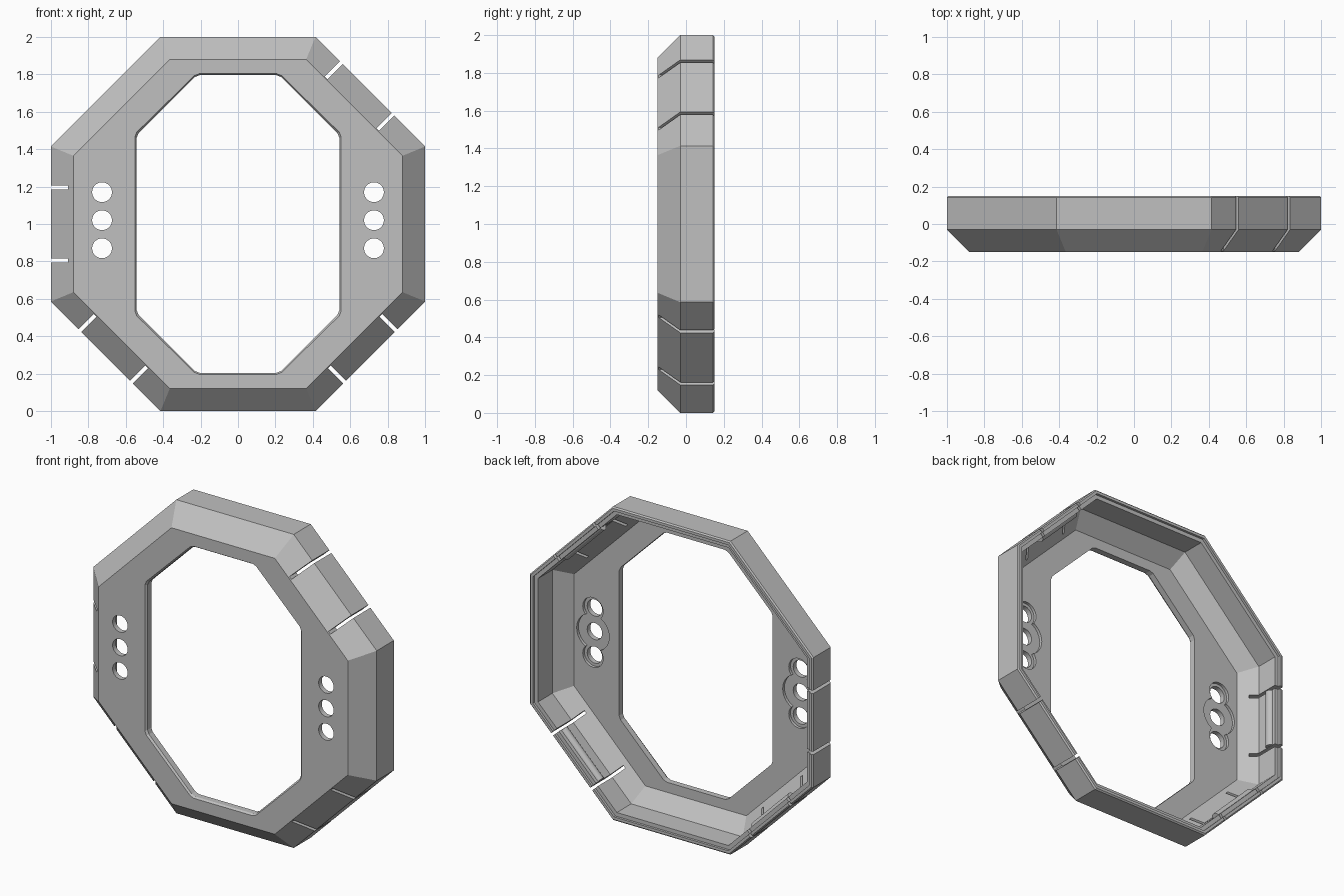
import bpy, bmesh, math
from mathutils import Matrix, Vector

cube = bpy.data.objects.get("Cube")
if cube:
    bpy.data.objects.remove(cube, do_unlink=True)

mat = bpy.data.materials.new("plain grey")
mat.use_nodes = True
grey = (0.53, 0.53, 0.53, 1)
mat.diffuse_color = grey
mat.node_tree.nodes["Principled BSDF"].inputs["Base Color"].default_value = grey

MID = 1.0        # height of the frame centre
TAN = math.tan(math.pi / 8)


def finish(name, bm):
    bmesh.ops.recalc_face_normals(bm, faces=bm.faces)
    me = bpy.data.meshes.new(name)
    bm.to_mesh(me)
    bm.free()
    me.materials.append(mat)
    ob = bpy.data.objects.new(name, me)
    bpy.context.collection.objects.link(ob)
    return ob


def loft(name, sections):
    """Skin a list of (outline, y) sections and cap both ends."""
    bm = bmesh.new()
    loops = [[bm.verts.new((x, y, MID + z)) for x, z in pts] for pts, y in sections]
    n = len(loops[0])
    for a, b in zip(loops, loops[1:]):
        for i in range(n):
            j = (i + 1) % n
            bm.faces.new((a[i], a[j], b[j], b[i]))
    bm.faces.new(loops[0])
    bm.faces.new(loops[-1])
    return finish(name, bm)


def octagon(w, h, cx, cz):
    """Octagon of half width w and half height h with corner positions cx, cz."""
    return [(w, -cz), (w, cz), (cx, h), (-cx, h), (-w, cz), (-w, -cz), (-cx, -h), (cx, -h)]


def regular(inset):
    r = 1 - inset
    return octagon(r, r, r * TAN, r * TAN)


def soften(pts, d=0.015):
    """Blunt every corner of an outline."""
    out = []
    for i, p in enumerate(pts):
        p = Vector(p)
        for q in (pts[i - 1], pts[(i + 1) % len(pts)]):
            out.append(tuple(p + (Vector(q) - p).normalized() * d))
    return out


def disc(name, x, z, r, y0, y1):
    pts = [(x + r * math.cos(math.tau * i / 32), z + r * math.sin(math.tau * i / 32)) for i in range(32)]
    return loft(name, [(pts, y0), (pts, y1)])


# Hollow shell: outer bevel and wall, rim with inner ledge, inner wall and slope
profile = [(0.12, -0.15), (0, -0.03), (0, 0.142), (0.008, 0.15), (0.025, 0.15),
           (0.025, 0.135), (0.05, 0.135), (0.05, -0.01), (0.14, -0.10)]
frame = loft("octagonal_frame", [(regular(d), y) for d, y in profile])

cutters = []

# Central opening with a fine front chamfer
wide = soften(octagon(0.56, 0.81, 0.225, 0.485))
narrow = soften(octagon(0.542, 0.796, 0.22, 0.476))
cutters.append(loft("opening_cutter", [(wide, -0.16), (narrow, -0.138), (narrow, 0.0)]))

# Three mounting holes per side, sunk into a shaped pocket at the back
for side in (-1, 1):
    for dz in (-0.15, 0, 0.15):
        x, z = side * 0.727, 0.02 + dz
        cutters.append(disc("pocket_cutter", x, z, 0.072 if dz else 0.115, -0.118, -0.05))
        cutters.append(disc("hole_cutter", x, z, 0.053, -0.3, 0.0))

# Slotted clip panels: direction, shift along the edge, slot depth
panels = {"upper_right": (45, 0.024, 0.115), "lower_right": (-45, 0, 0.115),
          "lower_left": (225, 0, 0.115), "left": (180, 0, 0.09)}
for name, (deg, shift, depth) in panels.items():
    turn = Matrix.Translation((0, 0, MID)) @ Matrix.Rotation(-math.radians(deg), 4, 'Y')
    for t in (-0.195, 0.195):
        bm = bmesh.new()
        bmesh.ops.create_cube(bm, size=1, matrix=turn @ Matrix.Translation((1.1 - depth, 0, shift + t))
                              @ Matrix.Diagonal((0.2, 0.5, 0.02, 1)))
        cutters.append(finish("slot_cutter", bm))
    # Rounded snap ridge on the inside of the panel
    bm = bmesh.new()
    bmesh.ops.create_cone(bm, cap_ends=True, segments=24, radius1=0.028, radius2=0.028, depth=0.365,
                          matrix=turn @ Matrix.Translation((0.958, 0.085, shift)))
    ridge = finish(name + "_snap_ridge", bm)
    for p in ridge.data.polygons:
        p.use_smooth = len(p.vertices) == 4
    ridge.data.set_sharp_from_angle(angle=math.radians(40))

# Apply all cuts and drop the cutters
for c in cutters:
    c.hide_render = True
    mod = frame.modifiers.new(c.name, 'BOOLEAN')
    mod.operation = 'DIFFERENCE'
    mod.solver = 'EXACT'
    mod.object = c
graph = bpy.context.evaluated_depsgraph_get()
result = bpy.data.meshes.new_from_object(frame.evaluated_get(graph))
frame.modifiers.clear()
frame.data = result
for c in cutters:
    bpy.data.objects.remove(c, do_unlink=True)
result.materials.clear()
result.materials.append(mat)
for p in result.polygons:
    p.material_index = 0
